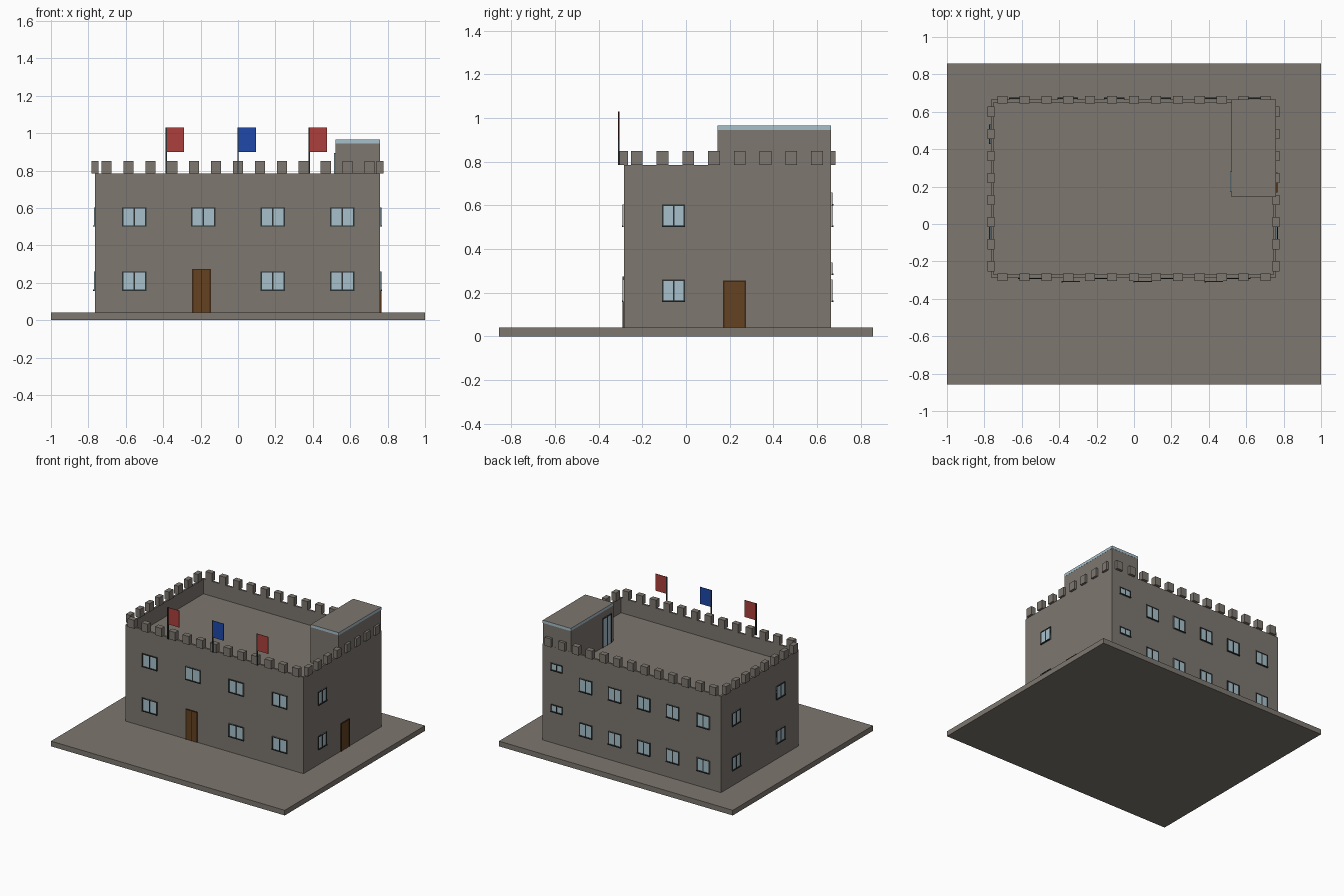
import bpy, bmesh, math
from mathutils import Matrix, Vector

if "Cube" in bpy.data.objects:
    bpy.data.objects.remove(bpy.data.objects["Cube"])


def material(name, rgb):
    m = bpy.data.materials.new(name)
    m.diffuse_color = (*rgb, 1)
    m.use_nodes = True
    m.node_tree.nodes["Principled BSDF"].inputs["Base Color"].default_value = m.diffuse_color
    return m


STONE = material("stone grey", (0.205, 0.184, 0.159))
GLASS = material("pale blue glass", (0.39, 0.527, 0.597))
FRAME = material("dark frame", (0.026, 0.032, 0.032))
WOOD = material("brown wood", (0.127, 0.054, 0.016))
TRIM = material("dark wood", (0.045, 0.02, 0.008))
RED = material("red cloth", (0.413, 0.051, 0.045))
BLUE = material("blue cloth", (0.013, 0.065, 0.402))


def add_box(bm, lo, hi, index=0):
    lo, hi = Vector(lo), Vector(hi)
    mat = Matrix.Translation((lo + hi) / 2) @ Matrix.Diagonal((*(hi - lo), 1))
    verts = bmesh.ops.create_cube(bm, size=1, matrix=mat)["verts"]
    faces = {f for v in verts for f in v.link_faces}
    for f in faces:
        f.material_index = index
    return faces


def finish(bm, name, mats, matrix=None):
    me = bpy.data.meshes.new(name)
    bm.to_mesh(me)
    bm.free()
    for m in mats:
        me.materials.append(m)
    ob = bpy.data.objects.new(name, me)
    bpy.context.collection.objects.link(ob)
    if matrix:
        ob.matrix_world = matrix
    return ob


def boxes(name, items, mats, matrix=None):
    bm = bmesh.new()
    for lo, hi, i in items:
        add_box(bm, lo, hi, i)
    return finish(bm, name, mats, matrix)


X0, X1, Y0, Y1 = -0.765, 0.76, -0.285, 0.665
TOP, ROOF = 0.785, 0.67

# Wall frames: local x runs along the wall, local -y points outward
WALLS = {"front": (0, Y0), "right": (90, X1), "back": (180, Y1),
         "left": (-90, X0), "tower": (-90, 0.52)}


def on_wall(wall, pos, z):
    angle, plane = WALLS[wall]
    loc = (pos, plane, z) if angle in (0, 180) else (plane, pos, z)
    return Matrix.Translation(loc) @ Matrix.Rotation(math.radians(angle), 4, "Z")


def window(wall, pos, z, w, h, sill=0.01):
    """Glass plate with a frame, centre mullion and sill; z is the bottom."""
    a, t, d = w / 2, 0.007, 0.006
    boxes(wall + "_window", [
        ((-a, -0.003, 0), (a, 0.005, h), 0),
        ((-a, -d, 0), (-a + t, 0, h), 1),
        ((a - t, -d, 0), (a, 0, h), 1),
        ((-t / 2, -d, 0), (t / 2, 0, h), 1),
        ((-a, -d, h - t), (a, 0, h), 1),
        ((-a, -sill, 0), (a, 0, t), 1),
    ], [GLASS, FRAME], on_wall(wall, pos, z))


def door(wall, pos, z, w, h, double, leaf, trim):
    a, t, d = w / 2, 0.007, 0.006
    items = [((-a, -0.003, 0), (a, 0.005, h), 0),
             ((-a, -d, 0), (-a + t, 0, h), 1),
             ((a - t, -d, 0), (a, 0, h), 1),
             ((-a, -d, h - t), (a, 0, h), 1)]
    if double:
        items.append(((-t / 2, -d, 0), (t / 2, 0, h), 1))
    boxes(wall + "_door", items, [leaf, trim], on_wall(wall, pos, z))


# Ground slab
boxes("base_slab", [((-1, -0.857, 0), (1, 0.857, 0.04), 0)], [STONE])

# Main block with the roof sunk behind a thin parapet
bm = bmesh.new()
add_box(bm, (X0, Y0, 0.04), (X1, Y1, TOP))
bm.normal_update()
top = max(bm.faces, key=lambda f: f.calc_center_median().z)
bmesh.ops.inset_region(bm, faces=[top], thickness=0.02)
well = bmesh.ops.extrude_discrete_faces(bm, faces=[top])["faces"][0]
bmesh.ops.translate(bm, verts=well.verts, vec=(0, 0, ROOF - TOP))
finish(bm, "main_block", [STONE])

# Battlements: 13 along front and back, 8 along each side
merlons = []
for i in range(13):
    x = -0.703 + i * 0.1172
    for ya, yb in ((-0.305, -0.265), (0.645, 0.685)):
        merlons.append(((x - 0.027, ya, TOP), (x + 0.027, yb, 0.85), 0))
for i in range(8):
    y = -0.226 + i * 0.118
    for xa, xb in ((-0.782, -0.745), (0.74, 0.777)):
        merlons.append(((xa, y - 0.027, TOP), (xb, y + 0.027, 0.85), 0))
boxes("battlements", merlons, [STONE])

# Stair tower, pale band around its top edge, grey cap
boxes("roof_tower", [((0.52, 0.145, ROOF - 0.01), (X1 - 0.001, Y1 - 0.001, 0.945), 0)], [STONE])
bm = bmesh.new()
add_box(bm, (0.52, 0.145, 0.945), (X1, Y1, 0.966))
bm.normal_update()
for f in bm.faces:
    f.material_index = 0 if f.normal.z > 0.5 else 1
finish(bm, "tower_band", [STONE, GLASS])
door("tower", 0.225, ROOF, 0.11, 0.225, True, GLASS, FRAME)

# Windows on all four sides, two floors
for z in (0.157, 0.5):
    for x in (-0.555, -0.185, 0.185, 0.557):
        if not (z < 0.3 and x == -0.185):
            window("front", x, z, 0.13, 0.104, 0.008)
    window("right", -0.057, z, 0.105, 0.104)
    for y in (-0.06, 0.48):
        window("left", y, z, 0.105, 0.104)
    for x in (-0.614, -0.354, -0.105, 0.143, 0.39):
        window("back", x, z, 0.11, 0.104)
for z in (0.28, 0.6):
    window("back", 0.64, z, 0.1, 0.058)

# Doors
door("front", -0.195, 0.04, 0.1, 0.235, True, WOOD, TRIM)
door("right", 0.222, 0.04, 0.105, 0.215, False, WOOD, TRIM)

# Flags on poles along the front
for x, cloth in ((-0.383, RED), (0.0, BLUE), (0.38, RED)):
    boxes("flag_pole", [((x - 0.004, -0.312, 0.785), (x + 0.004, -0.304, 1.03), 0)], [FRAME])
    boxes("flag", [((x + 0.004, -0.31, 0.9), (x + 0.095, -0.306, 1.03), 0)], [cloth])
